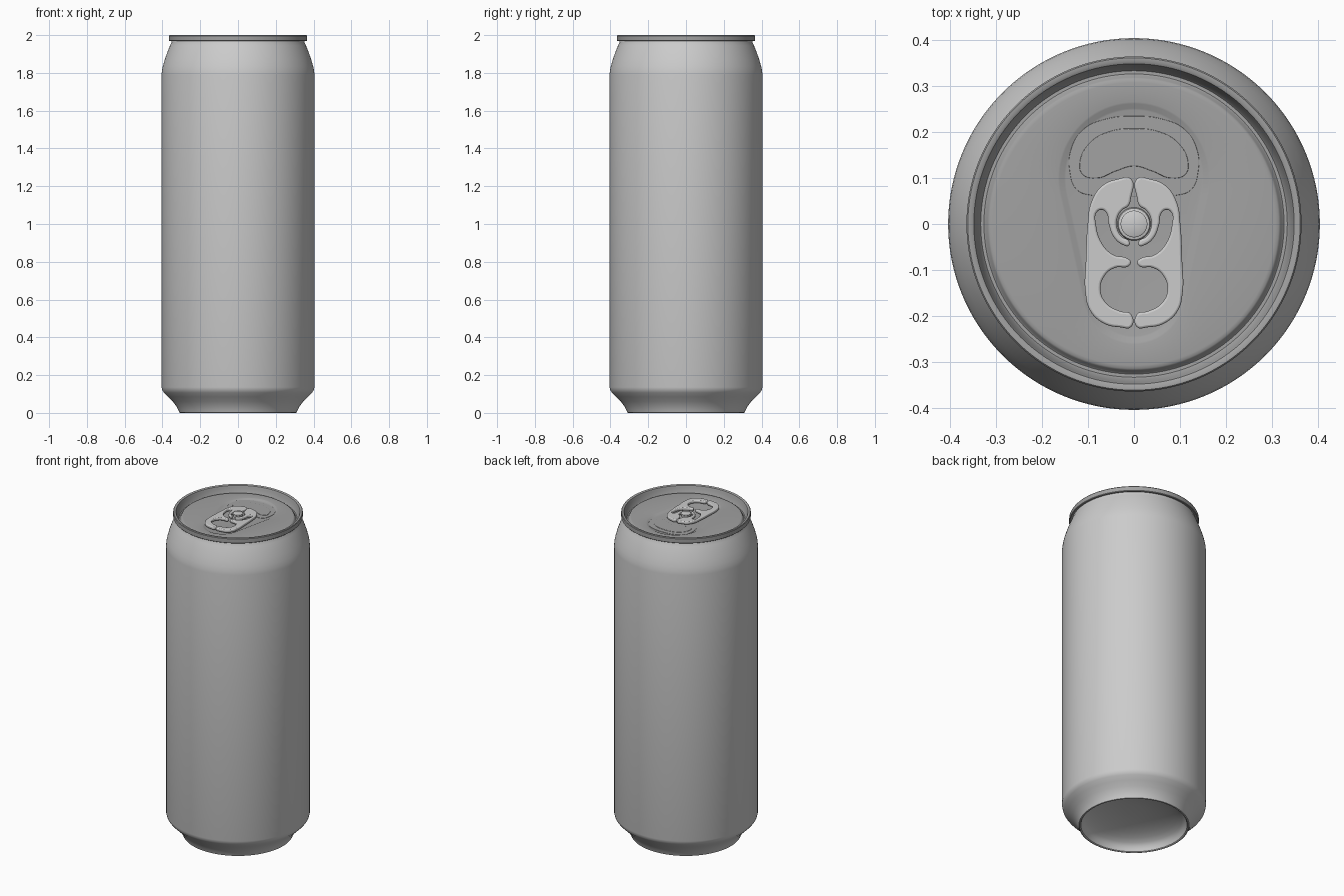
import bpy, bmesh
from math import sin, cos, pi, sqrt

if "Cube" in bpy.data.objects:
    bpy.data.objects.remove(bpy.data.objects["Cube"])

N = 128
ANGLES = [2 * pi * i / N for i in range(N)]


def finish(ob, angle=0.6):
    bpy.ops.object.select_all(action='DESELECT')
    ob.select_set(True)
    bpy.context.view_layer.objects.active = ob
    if ob.type == 'CURVE':
        bpy.ops.object.convert(target='MESH')
        ob = bpy.context.view_layer.objects.active
    bpy.ops.object.shade_smooth_by_angle(angle=angle)
    return ob


def circle(r, z):
    return [(r * cos(a), r * sin(a), z) for a in ANGLES]


def teardrop(inset, z):
    """Hull of a large rear circle and a small front circle, sampled radially."""
    pts = []
    for a in ANGLES:
        best = 0
        for k in range(41):
            t = k / 40
            cy, r = 0.1 - 0.25 * t, 0.166 - 0.054 * t - inset
            d = r * r - (cy * cos(a)) ** 2
            if d > 0:
                best = max(best, cy * sin(a) + sqrt(d))
        pts.append((best * cos(a), best * sin(a), z))
    return pts


def loft(name, rings, cap_start=False, cap_end=False):
    bm = bmesh.new()
    loops = [[bm.verts.new(p) for p in ring] for ring in rings]
    for a, b in zip(loops, loops[1:]):
        for i in range(N):
            j = (i + 1) % N
            bm.faces.new((a[i], a[j], b[j], b[i]))
    if cap_start:
        bm.faces.new(loops[0][::-1])
    if cap_end:
        bm.faces.new(loops[-1])
    me = bpy.data.meshes.new(name)
    bm.to_mesh(me)
    bm.free()
    ob = bpy.data.objects.new(name, me)
    bpy.context.collection.objects.link(ob)
    return finish(ob)


def plate(name, pts, z, half, bevel, sx=1):
    """Flat plate with rounded edges from a smooth closed outline."""
    cu = bpy.data.curves.new(name, 'CURVE')
    cu.dimensions, cu.fill_mode = '2D', 'BOTH'
    cu.extrude, cu.bevel_depth, cu.offset = half - bevel, bevel, -bevel
    cu.bevel_resolution, cu.resolution_u = 2, 8
    sp = cu.splines.new('BEZIER')
    sp.bezier_points.add(len(pts) - 1)
    for bp, (x, y) in zip(sp.bezier_points, pts):
        bp.co = (sx * x, y, 0)
        bp.handle_left_type = bp.handle_right_type = 'AUTO'
    sp.use_cyclic_u = True
    ob = bpy.data.objects.new(name, cu)
    ob.location.z = z
    bpy.context.collection.objects.link(ob)
    return finish(ob)


def mirrored(half):
    return half + [(-x, y) for x, y in reversed(half) if x > 0]


# Can body: domed underside, foot, tapered base, straight wall, neck
dome = [(0.295 * sin(t * pi / 16), 0.015 + 0.085 * cos(t * pi / 16)) for t in range(1, 9)]
wall = [(0.299, 0.004), (0.305, 0), (0.311, 0.002), (0.316, 0.015), (0.327, 0.036),
        (0.345, 0.06), (0.37, 0.085), (0.392, 0.107), (0.401, 0.12), (0.405, 0.136),
        (0.405, 1.79), (0.403, 1.81), (0.398, 1.835), (0.388, 1.87), (0.374, 1.91),
        (0.36, 1.945), (0.352, 1.962), (0.35, 1.975)]
loft("can_body", [circle(r, z) for r, z in dome + wall], cap_start=True)

# Lid: seamed rim, groove, panel and teardrop recess
rim = [(0.347, 1.97), (0.362, 1.968), (0.365, 1.971), (0.365, 1.996), (0.362, 2.0),
       (0.354, 2.0), (0.349, 1.997), (0.345, 1.985), (0.338, 1.955), (0.334, 1.95),
       (0.327, 1.95), (0.323, 1.953), (0.319, 1.963), (0.315, 1.966), (0.308, 1.967)]
lid = loft("lid", [circle(r, z) for r, z in rim]
           + [teardrop(0, 1.967), teardrop(0.004, 1.966),
              teardrop(0.014, 1.961), teardrop(0.018, 1.96)], cap_end=True)

# Mouth panel and the raised bead on it
mouth = mirrored([(0, 0.235), (0.06, 0.229), (0.112, 0.205), (0.138, 0.16),
                  (0.14, 0.115), (0.125, 0.075), (0.09, 0.062), (0, 0.06)])
panel = plate("mouth_panel", mouth, 1.96, 0.002, 0.001)
bead = mirrored([(0, 0.208), (0.055, 0.201), (0.095, 0.178), (0.118, 0.135),
                 (0.112, 0.108), (0.08, 0.1), (0.04, 0.115), (0, 0.126)])
bead_ob = plate("mouth_bead", bead, 1.962, 0.002, 0.0015)

# Darker grey for the lid parts
grey = bpy.data.materials.new("lid_grey")
grey.diffuse_color = (0.36, 0.36, 0.36, 1)
grey.use_nodes = True
grey.node_tree.nodes["Principled BSDF"].inputs["Base Color"].default_value = grey.diffuse_color
for ob in (lid, panel, bead_ob):
    ob.data.materials.append(grey)

# Pull tab: two mirrored halves with finger hole, curved slot and rivet tongue
tab = [(0.007, 0.099), (0.035, 0.098), (0.07, 0.083), (0.094, 0.045), (0.101, 0),
       (0.105, -0.08), (0.106, -0.15), (0.095, -0.19), (0.065, -0.217), (0.03, -0.225),
       (0.006, -0.224), (0.007, -0.196), (0.03, -0.19), (0.06, -0.173), (0.073, -0.143),
       (0.062, -0.11), (0.04, -0.095), (0.012, -0.092), (0.007, -0.083), (0.014, -0.075),
       (0.045, -0.067), (0.07, -0.042), (0.083, 0), (0.082, 0.024), (0.07, 0.031),
       (0.059, 0.022), (0.055, 0), (0.043, -0.03), (0.025, -0.045), (0.011, -0.047),
       (0.011, -0.037), (0.026, -0.028), (0.037, -0.008), (0.036, 0.014), (0.026, 0.03),
       (0.012, 0.04), (0.007, 0.055)]
for side, sx in (("left", -1), ("right", 1)):
    plate("tab_" + side, tab, 1.975, 0.009, 0.005, sx)

# Rivet holding the tab
loft("rivet", [circle(r, z) for r, z in
               [(0.036, 1.96), (0.034, 1.966), (0.026, 1.968), (0.026, 1.982),
                (0.029, 1.984), (0.029, 1.988), (0.026, 1.99)]], cap_end=True)
